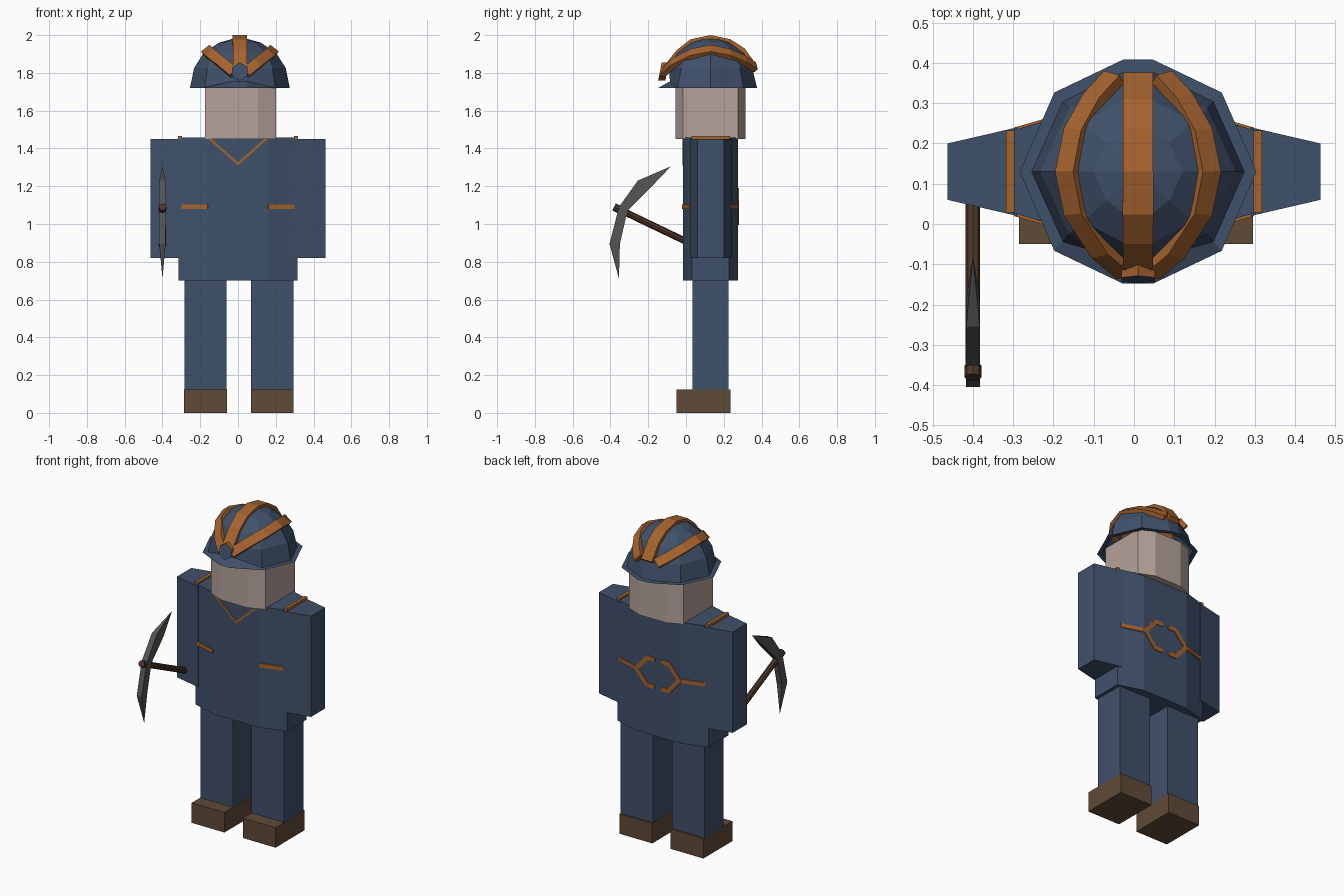
import bpy, bmesh
from math import sin, cos, pi
from mathutils import Vector

cube = bpy.data.objects.get("Cube")
if cube:
    bpy.data.objects.remove(cube, do_unlink=True)


def material(name, rgb):
    m = bpy.data.materials.new(name)
    m.use_nodes = True
    m.diffuse_color = (*rgb, 1)
    m.node_tree.nodes["Principled BSDF"].inputs["Base Color"].default_value = (*rgb, 1)
    return m


BLUE = material("work blue", (0.051, 0.082, 0.145))
ORANGE = material("trim orange", (0.38, 0.125, 0.027))
SKIN = material("skin", (0.46, 0.37, 0.33))
BROWN = material("boot brown", (0.115, 0.069, 0.038))
WOOD = material("handle wood", (0.075, 0.036, 0.020))
STEEL = material("steel grey", (0.09, 0.09, 0.09))


def finish(name, bm, *mats):
    bmesh.ops.remove_doubles(bm, verts=bm.verts, dist=0.0005)
    bmesh.ops.recalc_face_normals(bm, faces=bm.faces)
    mesh = bpy.data.meshes.new(name)
    bm.to_mesh(mesh)
    bm.free()
    for m in mats:
        mesh.materials.append(m)
    ob = bpy.data.objects.new(name, mesh)
    bpy.context.collection.objects.link(ob)
    return ob


def loft(rings, caps=(True, True)):
    """Skin a list of closed rings that have equal point counts."""
    bm = bmesh.new()
    vs = [[bm.verts.new(p) for p in r] for r in rings]
    n = len(rings[0])
    for a, b in zip(vs, vs[1:]):
        for i in range(n):
            j = (i + 1) % n
            bm.faces.new((a[i], a[j], b[j], b[i]))
    if caps[0]:
        bm.faces.new(vs[0])
    if caps[1]:
        bm.faces.new(vs[-1])
    return bm


def box(name, mat, x, y, z):
    rings = [[(x[a], y[b], h) for a, b in ((0, 0), (1, 0), (1, 1), (0, 1))] for h in z]
    return finish(name, loft(rings), mat)


def chamfered(name, mat, cx, cy, rx, ry, fx, fy, z):
    """Upright prism with chamfered corners; fx, fy are half flat lengths."""
    sec = [(fx, -ry), (rx, -fy), (rx, fy), (fx, ry), (-fx, ry), (-rx, fy), (-rx, -fy), (-fx, -ry)]
    return finish(name, loft([[(cx + a, cy + b, h) for a, b in sec] for h in z]), mat)


def strip(name, mat, pts, normal, width, thick):
    """Mitred flat band along a path; normal is a function of the point."""
    pts = [Vector(p) for p in pts]
    rings = []
    for i, p in enumerate(pts):
        t0 = (p - pts[max(i - 1, 0)]).normalized()
        t1 = (pts[min(i + 1, len(pts) - 1)] - p).normalized()
        t = (t0 + t1).normalized()
        n = normal(p)
        side = t.cross(n).normalized()
        n = side.cross(t)
        s = side * width / 2 / max(t.dot(t1 if t1.length else t0), 0.4)
        h = n * thick / 2
        rings.append([p + s + h, p - s + h, p - s - h, p + s - h])
    return finish(name, loft(rings), mat)


# Legs, boots, arms and shoulder bands
for side, s in (("left", 1), ("right", -1)):
    cx = 0.005 + s * 0.177
    box(side + "_leg", BLUE, (cx - 0.112, cx + 0.112), (0.035, 0.225), (0.12, 0.72))
    box(side + "_boot", BROWN, (cx - 0.113, cx + 0.113), (-0.05, 0.235), (0, 0.125))
    arm = [[(s * x, y, z) for y, z in ((a, 0.82), (b, 0.82), (b, 1.45), (a, 1.45))]
           for x, a, b in ((0.29, 0.02, 0.24), (0.463, 0.06, 0.2))]
    finish(side + "_arm", loft(arm), BLUE)
    box(side + "_shoulder_band", ORANGE, sorted((s * 0.297, s * 0.318)), (0.028, 0.232), (1.44, 1.467))

# Torso and head
chamfered("torso", BLUE, 0, 0.13, 0.315, 0.145, 0.158, 0.098, (0.7, 1.457))
chamfered("head", SKIN, 0.012, 0.13, 0.188, 0.185, 0.093, 0.145, (1.45, 1.74))

# Painted trim on the torso: collar, pocket flaps, back emblem bands
front = lambda p: Vector((0, -1, 0))
back = lambda p: Vector((0, 1, 0))
strip("collar_trim", ORANGE, [(-0.15, -0.015, 1.452), (0, -0.015, 1.318), (0.15, -0.015, 1.452)],
      front, 0.012, 0.009)
for side, s in (("left", 1), ("right", -1)):
    strip(side + "_pocket_trim", ORANGE, [(s * 0.16, -0.016, 1.092), (s * 0.297, 0.024, 1.092)],
          front, 0.025, 0.009)
    strip(side + "_back_band", ORANGE, [(s * 0.155, 0.276, 1.092), (s * 0.297, 0.235, 1.092)],
          back, 0.025, 0.009)
    half = [(0.022, 0.085), (0.075, 0.085), (0.148, 0), (0.075, -0.085), (0.022, -0.085)]
    strip(side + "_back_ring", ORANGE, [(s * x, 0.276, 1.092 + z) for x, z in half],
          back, 0.026, 0.009)

# Helmet: split octagon rings from flat brim up to the crown
CX, CY, FLAT = 0.01, 0.13, 0.0375


def helmet_ring(rx, ry, z, front_y=None, front_z=None):
    ring = []
    for k in range(8):
        a = k * pi / 4
        x, y = rx * cos(a), ry * sin(a)
        if k in (2, 6):
            s = 1 if k == 2 else -1
            yy, zz = y, z
            if k == 6 and front_z:
                yy, zz = front_y, front_z
            ring += [(CX + s * FLAT, CY + yy, zz), (CX - s * FLAT, CY + yy, zz)]
        else:
            ring.append((CX + x, CY + y, z))
    return ring


helmet = [helmet_ring(0.294, 0.278, 1.72), helmet_ring(0.264, 0.246, 1.721, -0.215, 1.755)]
for f, z in ((0.92, 1.825), (0.73, 1.905), (0.42, 1.96), (0.15, 1.98)):
    helmet.append(helmet_ring(0.264 * f, 0.24 * f, z))
finish("helmet", loft(helmet, (False, True)), BLUE)

# Helmet bands
outward = lambda p: (p - Vector((CX, CY, 1.70))).normalized()
mid = [(-0.245, 1.80), (-0.225, 1.84), (-0.17, 1.91), (-0.1, 1.965), (0, 1.986),
       (0.1, 1.965), (0.17, 1.92), (0.235, 1.83)]
strip("helmet_middle_band", ORANGE, [(CX, CY + y, z) for y, z in mid], outward, 0.074, 0.028)
arc = [(0.03, -0.25, 1.80), (0.09, -0.2, 1.85), (0.155, -0.1, 1.90), (0.175, 0, 1.92),
       (0.155, 0.1, 1.90), (0.11, 0.18, 1.865), (0.06, 0.235, 1.83)]
for side, s in (("left", 1), ("right", -1)):
    strip("helmet_" + side + "_band", ORANGE, [(CX + s * x, CY + y, z) for x, y, z in arc],
          outward, 0.055, 0.028)

# Helmet lamp with an inset lens
lamp = loft([[(CX + r * sin(k * pi / 3), y + 0.2 * r * cos(k * pi / 3), 1.807 + r * cos(k * pi / 3))
              for k in range(6)] for y, r in ((-0.1, 0.048), (-0.138, 0.048))])
lamp.faces.ensure_lookup_table()
lens = lamp.faces[-1]
bmesh.ops.inset_individual(lamp, faces=[lens], thickness=0.01)
lens.material_index = 1
finish("helmet_lamp", lamp, ORANGE, BLUE)

# Pickaxe handle
p0, p1 = Vector((-0.4, 0.1, 0.86)), Vector((-0.4, -0.37, 1.085))
axis = (p1 - p0).normalized()
up = Vector((1, 0, 0)).cross(axis)


def handle_ring(p, r):
    return [p + r * (Vector((1, 0, 0)) * cos(k * pi / 4) + up * sin(k * pi / 4)) for k in range(8)]


finish("pickaxe_handle", loft([handle_ring(p0, 0.018), handle_ring(p1, 0.018)]), WOOD)
finish("pickaxe_collar", loft([handle_ring(p1 - axis * 0.02, 0.021), handle_ring(p1 + axis * 0.012, 0.021)]), WOOD)

# Pickaxe head: outer edge, inner edge and half thickness per station
stations = [((-0.08, 1.305), (-0.08, 1.305), 0), ((-0.255, 1.23), (-0.185, 1.195), 0.017),
            ((-0.355, 1.09), (-0.31, 1.07), 0.018), ((-0.405, 0.895), (-0.35, 0.895), 0.017),
            ((-0.355, 0.71), (-0.355, 0.71), 0)]
finish("pickaxe_head", loft([[(-0.4 - h, *o), (-0.4 + h, *o), (-0.4 + h, *i), (-0.4 - h, *i)]
                             for o, i, h in stations], (False, False)), STEEL)
